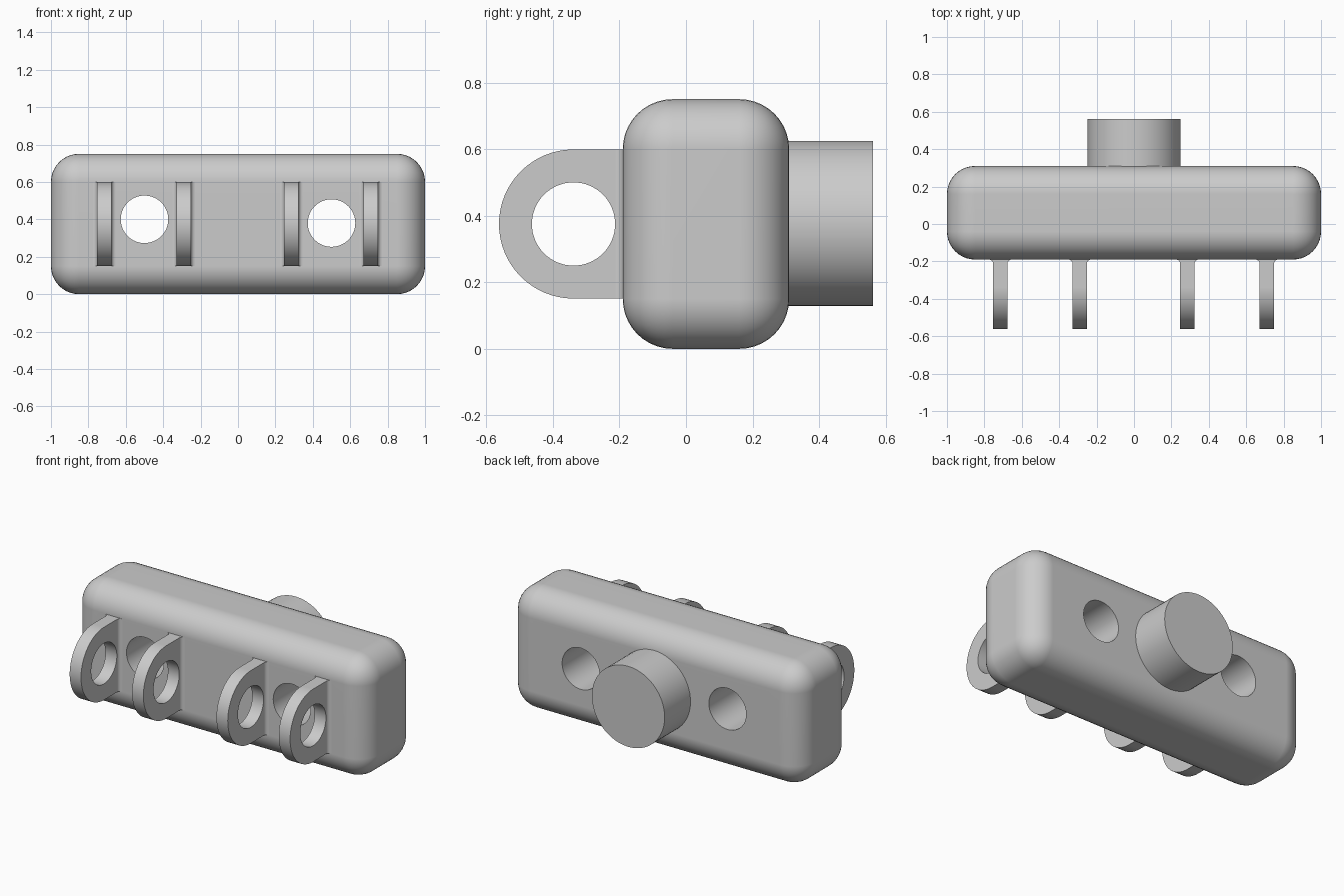
import bpy, bmesh, math
from mathutils import Matrix

cube = bpy.data.objects.get("Cube")
if cube:
    bpy.data.objects.remove(cube, do_unlink=True)

grey = bpy.data.materials.new("plain grey")
grey.use_nodes = True
colour = (0.6, 0.6, 0.6, 1)
grey.diffuse_color = colour
grey.node_tree.nodes["Principled BSDF"].inputs["Base Color"].default_value = colour

MID_Z = 0.375
FRONT, BACK = -0.19, 0.31


def finish(name, bm):
    bmesh.ops.recalc_face_normals(bm, faces=bm.faces)
    mesh = bpy.data.meshes.new(name)
    bm.to_mesh(mesh)
    bm.free()
    mesh.materials.append(grey)
    ob = bpy.data.objects.new(name, mesh)
    bpy.context.collection.objects.link(ob)
    return ob


def smooth(ob):
    bpy.ops.object.select_all(action="DESELECT")
    ob.select_set(True)
    bpy.context.view_layer.objects.active = ob
    for mod in list(ob.modifiers):
        bpy.ops.object.modifier_apply(modifier=mod.name)
    bpy.ops.object.shade_smooth_by_angle(angle=math.radians(35))
    mod = ob.modifiers.new("flat_normals", "WEIGHTED_NORMAL")
    mod.keep_sharp = True


def cylinder(name, radius, depth, centre, axis):
    bm = bmesh.new()
    turn = Matrix.Rotation(math.pi / 2, 4, axis)
    bmesh.ops.create_cone(bm, cap_ends=True, segments=64, radius1=radius, radius2=radius,
                          depth=depth, matrix=Matrix.Translation(centre) @ turn)
    return finish(name, bm)


def prism(name, points, offset):
    bm = bmesh.new()
    face = bm.faces.new([bm.verts.new(p) for p in points])
    side = bmesh.ops.extrude_face_region(bm, geom=[face])
    verts = [g for g in side["geom"] if isinstance(g, bmesh.types.BMVert)]
    bmesh.ops.translate(bm, verts=verts, vec=offset)
    return finish(name, bm)


def cut(ob, cutter):
    mod = ob.modifiers.new("hole", "BOOLEAN")
    mod.operation, mod.solver, mod.object = "DIFFERENCE", "EXACT", cutter


def drop(*cutters):
    for c in cutters:
        bpy.data.objects.remove(c, do_unlink=True)


# Rounded block with two bores through it
bm = bmesh.new()
bmesh.ops.create_cube(bm, size=1, matrix=Matrix.Translation((0, (FRONT + BACK) / 2, MID_Z))
                      @ Matrix.Diagonal((2, BACK - FRONT, 0.75, 1)))
body = finish("body", bm)
bevel = body.modifiers.new("rounding", "BEVEL")
bevel.width, bevel.segments = 0.15, 10
bores = [cylinder("bore_cutter", 0.127, 1, (x, 0.06, z), "X")
         for x, z in ((-0.5, 0.4), (0.5, 0.38))]
for bore in bores:
    cut(body, bore)
smooth(body)
drop(*bores)

# Round post on the back
smooth(cylinder("back_post", 0.248, 0.27, (0, 0.427, MID_Z + 0.002), "X"))

# Four pierced lugs on the front, with small fillets where they meet the block
RADIUS, EYE_Y, HALF, FILLET = 0.224, -0.338, 0.0385, 0.022
for i, x in enumerate((-0.715, -0.29, 0.285, 0.71), 1):
    arc = [math.pi * (0.5 + k / 32) for k in range(33)]
    outline = [(x - HALF, EYE_Y + RADIUS * math.cos(a), MID_Z + RADIUS * math.sin(a)) for a in arc]
    root = FRONT + 0.01
    outline += [(x - HALF, root, MID_Z - RADIUS), (x - HALF, root, MID_Z + RADIUS)]
    lug = prism(f"lug_{i}", outline, (2 * HALF, 0, 0))
    eye = cylinder("eye_cutter", 0.125, 0.3, (x, EYE_Y, MID_Z), "Y")
    cut(lug, eye)
    smooth(lug)
    drop(eye)
    for side, label in ((-1, "right"), (1, "left")):
        curve = [math.pi / 2 * k / 6 for k in range(7)]
        points = [(x + side * (HALF + FILLET * (1 - math.cos(a))),
                   FRONT - FILLET * (1 - math.sin(a)), MID_Z - RADIUS) for a in curve]
        points += [(x + side * HALF, FRONT, MID_Z - RADIUS)]
        smooth(prism(f"lug_{i}_fillet_{label}", points, (0, 0, 2 * RADIUS)))
